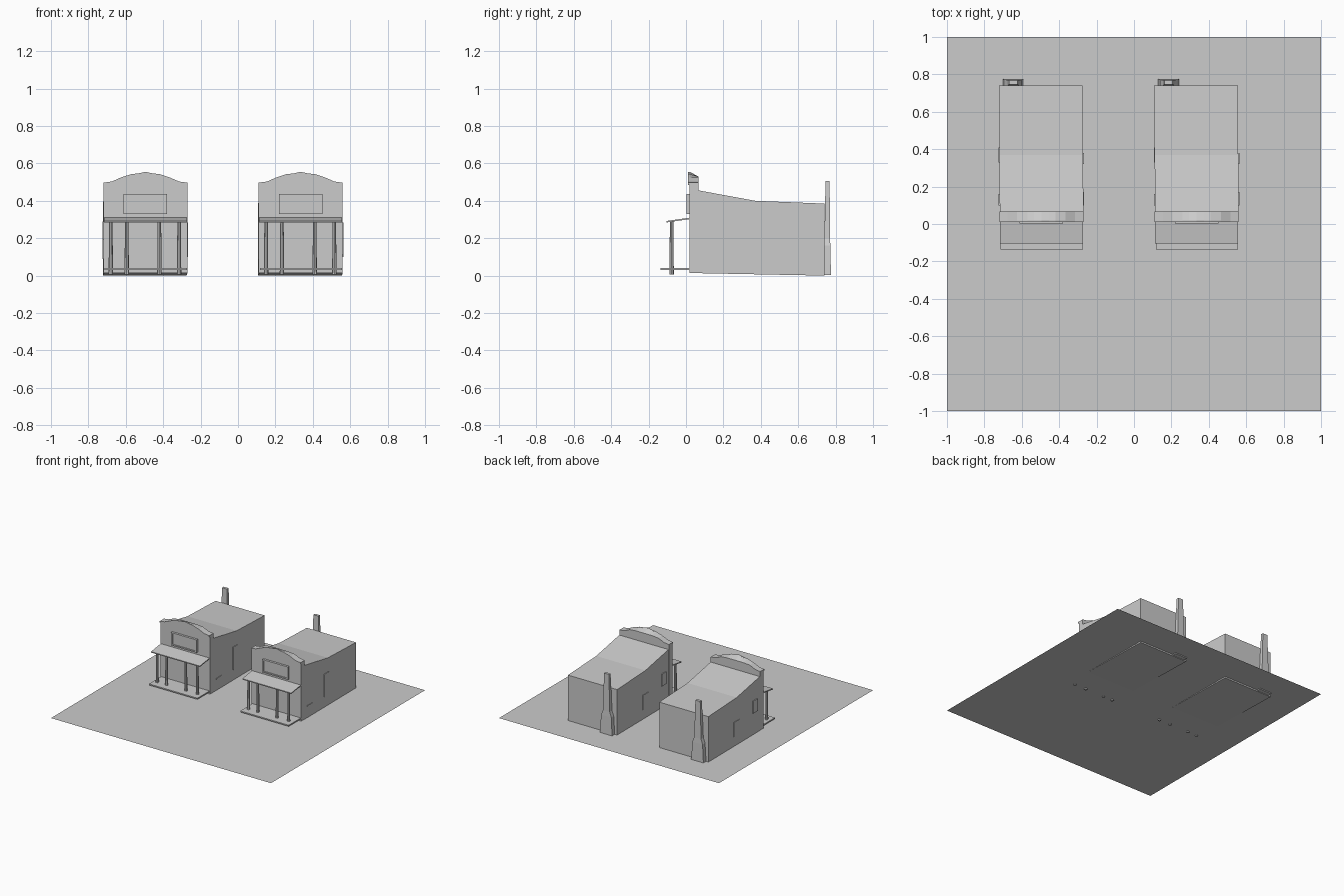
import bpy
import bmesh

cube = bpy.data.objects.get("Cube")
if cube:
    bpy.data.objects.remove(cube)

grey = bpy.data.materials.new("plain grey")
grey.use_nodes = True
grey.diffuse_color = (0.6, 0.6, 0.6, 1)
grey.node_tree.nodes["Principled BSDF"].inputs["Base Color"].default_value = (0.6, 0.6, 0.6, 1)


def loft(name, rings, x):
    """Skin a list of matching point rings, shifted along x, and cap both ends."""
    bm = bmesh.new()
    loops = [[bm.verts.new((p[0] + x, p[1], p[2])) for p in ring] for ring in rings]
    for a, b in zip(loops, loops[1:]):
        for i in range(len(a)):
            j = (i + 1) % len(a)
            bm.faces.new((a[i], a[j], b[j], b[i]))
    bm.faces.new(loops[0])
    bm.faces.new(loops[-1])
    bmesh.ops.recalc_face_normals(bm, faces=bm.faces)
    mesh = bpy.data.meshes.new(name)
    bm.to_mesh(mesh)
    bm.free()
    mesh.materials.append(grey)
    obj = bpy.data.objects.new(name, mesh)
    bpy.context.collection.objects.link(obj)


def rect(x0, x1, y0, y1, z):
    return [(x0, y0, z), (x1, y0, z), (x1, y1, z), (x0, y1, z)]


def box(name, x0, x1, y0, y1, z0, z1, x):
    loft(name, [rect(x0, x1, y0, y1, z) for z in (z0, z1)], x)


def post(name, cx, cy, x):
    bpy.ops.mesh.primitive_cone_add(vertices=8, radius1=0.012, radius2=0.009, depth=0.285,
                                    location=(x + cx, cy, 0.1475))
    obj = bpy.context.object
    obj.name = name
    obj.data.materials.append(grey)


def building(side, x):
    """One shop, built around its own centre line."""
    # Walls and sagging roof
    profile = [(0.02, 0.014), (0.74, 0.0), (0.74, 0.385), (0.37, 0.4), (0.07, 0.455), (0.02, 0.46)]
    loft(side + "_walls_and_roof",
         [[(w - 0.007 * y, y, z) for y, z in profile] for w in (-0.222, 0.225)], x)

    # False front with a curved crest, lower along its back edge
    half = [(0.225, 0.497), (0.18, 0.503), (0.13, 0.525), (0.075, 0.543), (0.04, 0.546)]
    crest = half + [(0, 0.555)] + [(-a, z) for a, z in reversed(half)]
    front = [(-0.225, 0.016), (0.225, 0.016)] + crest
    loft(side + "_false_front",
         [[(a, 0.02, z) for a, z in front],
          [(a, 0.066, min(z, 0.53)) for a, z in front]], x)

    # Thin moulding that follows the crest
    band = crest + [(a, z - 0.012) for a, z in reversed(crest)]
    loft(side + "_crest_moulding", [[(a, y, z) for a, z in band] for y in (0.012, 0.021)], x)

    # Sign board with a raised frame
    box(side + "_sign_board", -0.11, 0.11, 0.01, 0.021, 0.34, 0.43, x)
    for s in (-1, 1):
        box(side + "_sign_frame_upright", s * 0.11 - 0.006, s * 0.11 + 0.006,
            0.002, 0.021, 0.33, 0.437, x)
        z = 0.384 + s * 0.048
        box(side + "_sign_frame_rail", -0.104, 0.104, 0.002, 0.021, z - 0.005, z + 0.005, x)

    # Sloping awning on four posts
    awning = [(-0.105, 0.284), (0.02, 0.302), (0.02, 0.31), (-0.105, 0.292)]
    loft(side + "_awning", [[(w, y, z) for y, z in awning] for w in (-0.222, 0.222)], x)
    for cx in (-0.185, -0.1, 0.075, 0.18):
        post(side + "_awning_post", cx, -0.077, x)

    # Porch deck
    box(side + "_porch_deck", -0.218, 0.222, -0.137, 0.02, 0.03, 0.04, x)

    # Thin shutters and windows on the side walls
    box(side + "_left_shutter", 0.215, 0.228, 0.32, 0.38, 0.1, 0.285, x)
    box(side + "_left_ledge", 0.215, 0.228, 0.1, 0.17, 0.105, 0.112, x)
    box(side + "_right_shutter", -0.229, -0.22, 0.33, 0.41, 0.09, 0.21, x)
    box(side + "_right_window", -0.229, -0.22, 0.1, 0.16, 0.19, 0.29, x)

    # Stepped chimney against the back wall
    sections = [(0.056, 0.775, 0.004), (0.046, 0.772, 0.16), (0.031, 0.77, 0.2), (0.022, 0.768, 0.505)]
    loft(side + "_chimney",
         [rect(-0.15 - w, -0.15 + w, 0.736 + 0.02 * z, y, z) for w, y, z in sections], x)


building("right", -0.495)
building("left", 0.335)

# Flat ground sheet
bpy.ops.mesh.primitive_plane_add(size=2, location=(0, 0, 0.012))
ground = bpy.context.object
ground.name = "ground_sheet"
ground.data.materials.append(grey)
